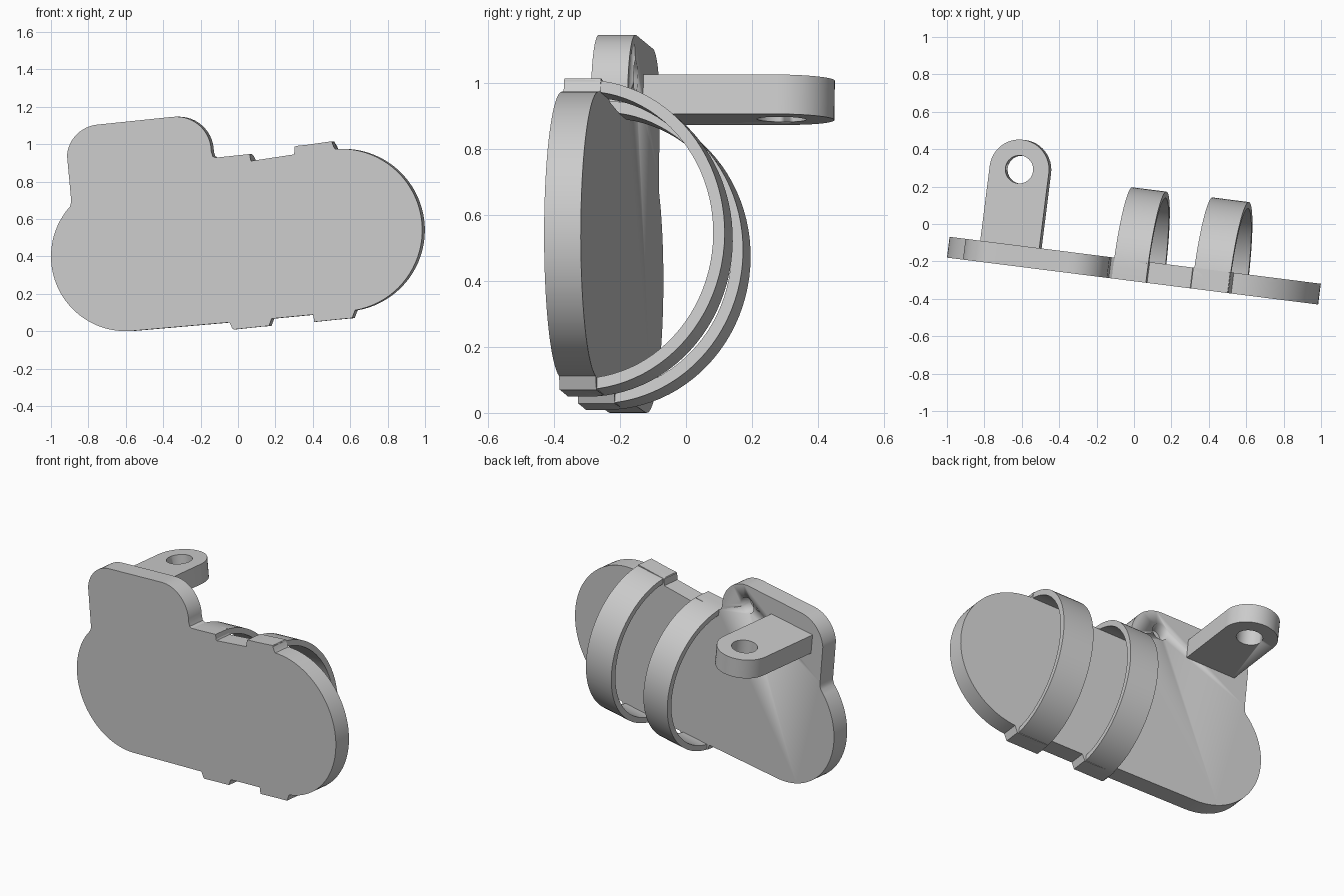
import bpy, bmesh, math
from mathutils import Vector

if "Cube" in bpy.data.objects:
    bpy.data.objects.remove(bpy.data.objects["Cube"])

# Shared frame: the plate is yawed, its long axis is rolled slightly
YAW, ROLL = math.radians(7.2), math.radians(6)
Z = Vector((0, 0, 1))
T = Vector((math.cos(YAW), -math.sin(YAW), 0))      # along plate, level
N = Vector((math.sin(YAW), math.cos(YAW), 0))       # plate normal, to the back
U = T * math.cos(ROLL) + Z * math.sin(ROLL)         # rolled long axis
V = -T * math.sin(ROLL) + Z * math.cos(ROLL)        # rolled up axis
SLOPE = Vector((1, -math.tan(YAW), 0))

grey = bpy.data.materials.new("light_grey")
grey.diffuse_color = (0.6, 0.6, 0.6, 1)
grey.use_nodes = True
grey.node_tree.nodes["Principled BSDF"].inputs["Base Color"].default_value = grey.diffuse_color


def front(x, z):
    """Point on the plate's front face at front-view position x, z."""
    return SLOPE * x + Z * z + Vector((0, -0.306, 0))


def arc(cx, cy, rx, a0, a1, n=24, ry=None):
    ry = ry or rx
    angles = [math.radians(a0 + (a1 - a0) * i / n) for i in range(n + 1)]
    return [(cx + rx * math.cos(a), cy + ry * math.sin(a)) for a in angles]


def prism(name, pts, origin, a, b, d, d0, d1):
    """Extrude a 2D profile (axes a, b) along d from d0 to d1."""
    bm = bmesh.new()
    lo, hi = ([bm.verts.new(origin + a * p + b * q + d * k) for p, q in pts] for k in (d0, d1))
    bm.faces.new(lo)
    bm.faces.new(hi)
    for i in range(len(pts)):
        j = (i + 1) % len(pts)
        bm.faces.new((lo[i], lo[j], hi[j], hi[i]))
    bmesh.ops.recalc_face_normals(bm, faces=bm.faces)
    me = bpy.data.meshes.new(name)
    bm.to_mesh(me)
    bm.free()
    me.materials.append(grey)
    ob = bpy.data.objects.new(name, me)
    bpy.context.collection.objects.link(ob)
    bpy.ops.object.select_all(action='DESELECT')
    ob.select_set(True)
    bpy.context.view_layer.objects.active = ob
    bpy.ops.object.shade_smooth_by_angle(angle=math.radians(25))
    return ob


def cut(ob, cutter):
    cutter.hide_render = True
    cutter.hide_set(True)
    mod = ob.modifiers.new("hole", 'BOOLEAN')
    mod.operation, mod.object, mod.solver = 'DIFFERENCE', cutter, 'EXACT'


# Plate outline, clockwise in the front view, with the band tabs
outline = (
    arc(-0.6, 0.4, 0.4, -85, -221.5, 32)                     # lower left lobe
    + [(-0.893, 0.685), (-0.893, 0.71)]
    + arc(-0.735, 0.925, 0.18, 175, 97, 12)                  # upper left corner
    + arc(-0.33, 0.96, 0.187, 97, 0, 14)                     # upper right corner
    + [(-0.135, 0.935), (-0.11, 0.922), (0.055, 0.945), (0.07, 0.91),
       (0.3, 0.945), (0.303, 0.987), (0.5, 1.015), (0.512, 0.985)]
    + arc(0.55, 0.54, 0.435, 94, -80, 40)                    # right end
    + [(0.61, 0.07), (0.415, 0.052), (0.4, 0.088), (0.18, 0.067),
       (0.165, 0.028), (-0.03, 0.013), (-0.045, 0.047)])
plate = prism("plate", outline, front(0, 0), SLOPE, Z, N, 0, 0.112)

# Blind hole in the back of the raised corner
cut(plate, prism("plate_hole_cutter", arc(0, 0, 0.05, 0, 348.75, 31),
                 front(-0.335, 1.02), T, Z, N, 0.03, 0.2))

# Two strap bands: D-shaped hoops behind the plate
for name, x, z, half, width in (("inner_band", 0.02, 0.478, 0.462, 0.185),
                                ("outer_band", 0.455, 0.53, 0.473, 0.197)):
    t = 0.035
    hoop = ([(half, 0)] + arc(0, 0.06, half, 0, 180, 48, 0.437) + [(-half, 0), (t - half, 0)]
            + arc(0, 0.06, half - t, 180, 0, 48, 0.437 - t) + [(half - t, 0)])
    band = prism(name, hoop, front(x, z), V, N, U, -width / 2, width / 2)

# Rounded mounting lug with a through hole
base = front(-0.672, 0.95)
lug = prism("mounting_lug", [(-0.16, 0.06)] + arc(0, 0.516, 0.16, 180, 0, 24) + [(0.16, 0.06)],
            base, U, N, V, -0.06, 0.06)
cut(lug, prism("lug_hole_cutter", arc(0, 0.516, 0.075, 0, 348.75, 31), base, U, N, V, -0.2, 0.2))
